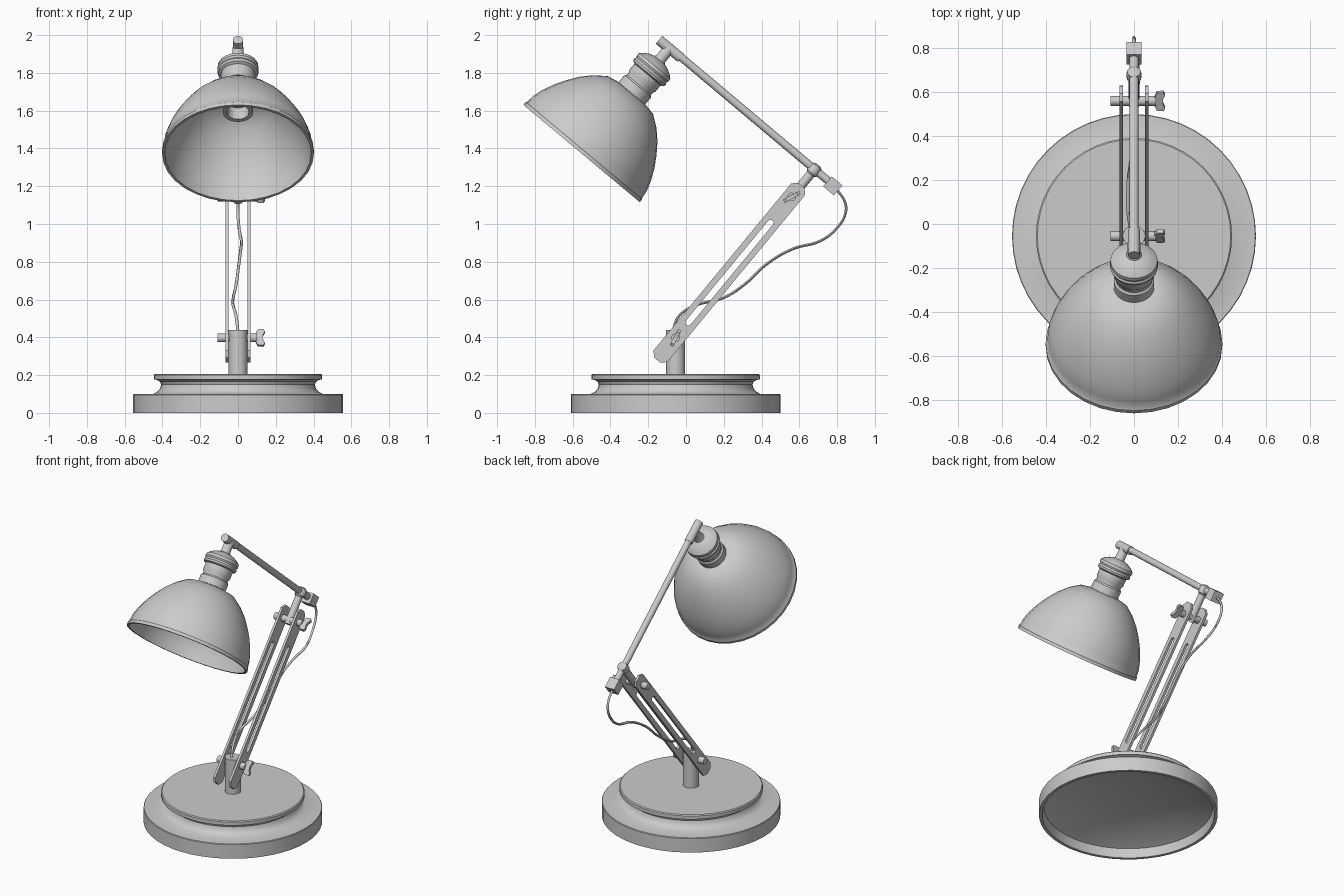
import bpy, bmesh, math
from mathutils import Vector, Matrix

cube = bpy.data.objects.get("Cube")
if cube:
    bpy.data.objects.remove(cube, do_unlink=True)

grey = bpy.data.materials.new("plain_grey")
grey.use_nodes = True
COLOUR = (0.6, 0.6, 0.6, 1)
grey.diffuse_color = COLOUR
grey.node_tree.nodes["Principled BSDF"].inputs["Base Color"].default_value = COLOUR


def finish(name, mesh, matrix, angle=35):
    """Link a mesh as a named part with soft faces and sharp corners."""
    obj = bpy.data.objects.new(name, mesh)
    bpy.context.scene.collection.objects.link(obj)
    obj.matrix_world = matrix
    mesh.materials.clear()
    mesh.materials.append(grey)
    bpy.ops.object.select_all(action='DESELECT')
    obj.select_set(True)
    bpy.context.view_layer.objects.active = obj
    bpy.ops.object.shade_smooth_by_angle(angle=math.radians(angle))
    return obj


def along(start, direction):
    turn = Vector(direction).to_track_quat('Z', 'Y').to_matrix().to_4x4()
    return Matrix.Translation(start) @ turn


def lathe(name, profile, start, direction=(0, 0, 1), sides=24, angle=35):
    """Spin (radius, height) points around an axis."""
    bm = bmesh.new()
    verts = [bm.verts.new((r, 0, h)) for r, h in profile]
    edges = [bm.edges.new(pair) for pair in zip(verts, verts[1:])]
    bmesh.ops.spin(bm, geom=verts + edges, cent=(0, 0, 0), axis=(0, 0, 1),
                   angle=math.tau, steps=sides)
    bmesh.ops.remove_doubles(bm, verts=bm.verts, dist=0.0002)
    bmesh.ops.recalc_face_normals(bm, faces=bm.faces)
    mesh = bpy.data.meshes.new(name)
    bm.to_mesh(mesh)
    bm.free()
    return finish(name, mesh, along(start, direction), angle)


def rod(name, start, end, radius, sides=16):
    start, end = Vector(start), Vector(end)
    length = (end - start).length
    return lathe(name, [(0, 0), (radius, 0), (radius, length), (0, length)],
                 start, end - start, sides)


def flat_shape(name, outlines, half_thickness, matrix):
    """Fill 2D outlines (later ones cut holes) and give them thickness."""
    curve = bpy.data.curves.new(name, 'CURVE')
    curve.dimensions = '2D'
    curve.fill_mode = 'BOTH'
    curve.extrude = half_thickness
    for points in outlines:
        line = curve.splines.new('POLY')
        line.points.add(len(points) - 1)
        for p, (x, y) in zip(line.points, points):
            p.co = (x, y, 0, 1)
        line.use_cyclic_u = True
    temp = bpy.data.objects.new(name + "_outline", curve)
    mesh = bpy.data.meshes.new_from_object(temp)
    bpy.data.objects.remove(temp)
    return finish(name, mesh, matrix)


def frame(x, y, z, origin):
    m = Matrix((x, y, z)).transposed().to_4x4()
    m.translation = origin
    return m


# Hollow base with a waisted step
lathe("base", [
    (0, 0.206), (0.44, 0.206), (0.446, 0.2), (0.446, 0.177), (0.43, 0.175),
    (0.413, 0.165), (0.407, 0.15), (0.412, 0.13), (0.427, 0.112), (0.45, 0.1),
    (0.552, 0.1), (0.555, 0.096), (0.555, 0), (0.535, 0), (0.525, 0.06),
    (0.42, 0.1), (0.22, 0.135), (0, 0.15)], (0, -0.055, 0), sides=48)

# Post
PIVOT = Vector((0, -0.055, 0.397))
rod("post", (0, -0.055, 0.2), (0, -0.055, 0.44), 0.05, 24)

# Lower arm: two slotted plates
ELBOW = Vector((0, 0.56, 1.143))
arm = (ELBOW - PIVOT).normalized()
side = Vector((1, 0, 0)).cross(arm)
span = (ELBOW - PIVOT).length
W, C, S = 0.048, 0.027, 0.016
low, high = -0.153, span + 0.08
outer = [(low, -W + C), (low + C, -W), (high - C, -W), (high, -W + C),
         (high, W - C), (high - C, W), (low + C, W), (low, W - C)]
slot = []
for end, turn in ((0.79, -90), (0.105, 90)):
    for step in range(7):
        a = math.radians(turn + step * 30)
        slot.append((end + S * math.cos(a), S * math.sin(a)))
for label, x in (("left", 0.058), ("right", -0.058)):
    flat_shape(label + "_arm_plate", [outer, slot], 0.008,
               frame(arm, side, (1, 0, 0), PIVOT + Vector((x, 0, 0))))

# Pivot bolts with wing nuts
ear = [(0.092, 0.018), (0.104, 0.046), (0.134, 0.048), (0.142, 0.034), (0.132, 0.012)]
wing = ear + [(x, -u) for x, u in reversed(ear)]
for label, centre, lean in (("lower", PIVOT, 28), ("upper", ELBOW, 62)):
    rod(label + "_bolt", centre - Vector((0.108, 0, 0)),
        centre + Vector((0.1, 0, 0)), 0.023)
    a = math.radians(lean)
    u = Vector((0, math.sin(a), math.cos(a)))
    x = Vector((1, 0, 0))
    flat_shape(label + "_wing_nut", [wing], 0.01, frame(x, u, x.cross(u), centre))

# Elbow stub holding the upper rod
JOINT = Vector((0, 0.695, 1.277))
reach = (JOINT - ELBOW).length
lathe("elbow_stub", [
    (0, -0.03), (0.024, -0.03), (0.024, reach - 0.035), (0.033, reach - 0.025),
    (0.035, reach), (0.031, reach + 0.02), (0.015, reach + 0.03),
    (0, reach + 0.03)], ELBOW, arm, 16)

# Upper arm rod, its end block and the head sleeve
slope = Vector((0, -0.765, 0.643)).normalized()
across = Vector((1, 0, 0)).cross(slope)
rod("upper_arm_rod", JOINT - slope * 0.1, JOINT + slope * 0.96, 0.021)
B = 0.035
flat_shape("rod_end_block", [[(-B, -B), (B, -B), (B, B), (-B, B)]], 0.037,
           frame((1, 0, 0), across, slope, (0, 0.777, 1.202)))
rod("head_sleeve", (0, -0.028, 1.88), (0, -0.143, 1.975), 0.027, 20)

# Lamp head, along its own tilted axis
HEAD = Vector((0, -0.553, 1.373))
AXIS = Vector((0, 0.641, 0.767))
lathe("shade", [
    (0, 0.415), (0.1, 0.415), (0.157, 0.403), (0.218, 0.358), (0.268, 0.306),
    (0.31, 0.248), (0.345, 0.19), (0.375, 0.125), (0.392, 0.07), (0.397, 0.025),
    (0.402, 0.02), (0.402, 0), (0.388, 0), (0.38, 0.065), (0.363, 0.122),
    (0.333, 0.185), (0.298, 0.242), (0.256, 0.298), (0.207, 0.348),
    (0.15, 0.39), (0, 0.4)], HEAD, AXIS, 32, 40)
lathe("neck_collar", [
    (0, 0.4), (0.092, 0.4), (0.092, 0.465), (0.083, 0.475), (0.083, 0.49),
    (0.09, 0.5), (0.09, 0.545), (0.105, 0.552), (0.109, 0.565), (0.103, 0.577),
    (0.109, 0.588), (0.107, 0.605), (0.09, 0.62), (0.065, 0.635), (0.035, 0.645),
    (0.03, 0.655), (0.03, 0.725), (0, 0.725)], HEAD, AXIS, 28)
lathe("bulb_socket", [
    (0, 0.41), (0.066, 0.41), (0.066, 0.32), (0.08, 0.315), (0.08, 0.285),
    (0.058, 0.285), (0.055, 0.36), (0, 0.36)], HEAD, AXIS, 24)

# Power cable hanging from the rod end down to the post
path = [(0, 0.8, 1.18), (0, 0.84, 1.12), (0, 0.845, 1.06), (0.005, 0.8, 0.98),
        (0.018, 0.71, 0.91), (0.015, 0.57, 0.87), (0.005, 0.43, 0.79),
        (-0.01, 0.31, 0.68), (-0.025, 0.2, 0.61), (-0.025, 0.04, 0.565),
        (-0.01, -0.04, 0.51), (0, -0.07, 0.43)]
curve = bpy.data.curves.new("cable", 'CURVE')
curve.dimensions = '3D'
curve.bevel_depth = 0.008
curve.bevel_resolution = 1
curve.use_fill_caps = True
line = curve.splines.new('BEZIER')
line.resolution_u = 5
line.bezier_points.add(len(path) - 1)
for p, co in zip(line.bezier_points, path):
    p.co = co
    p.handle_left_type = p.handle_right_type = 'AUTO'
temp = bpy.data.objects.new("cable_path", curve)
cable = bpy.data.meshes.new_from_object(temp)
bpy.data.objects.remove(temp)
finish("cable", cable, Matrix.Identity(4), 60)
